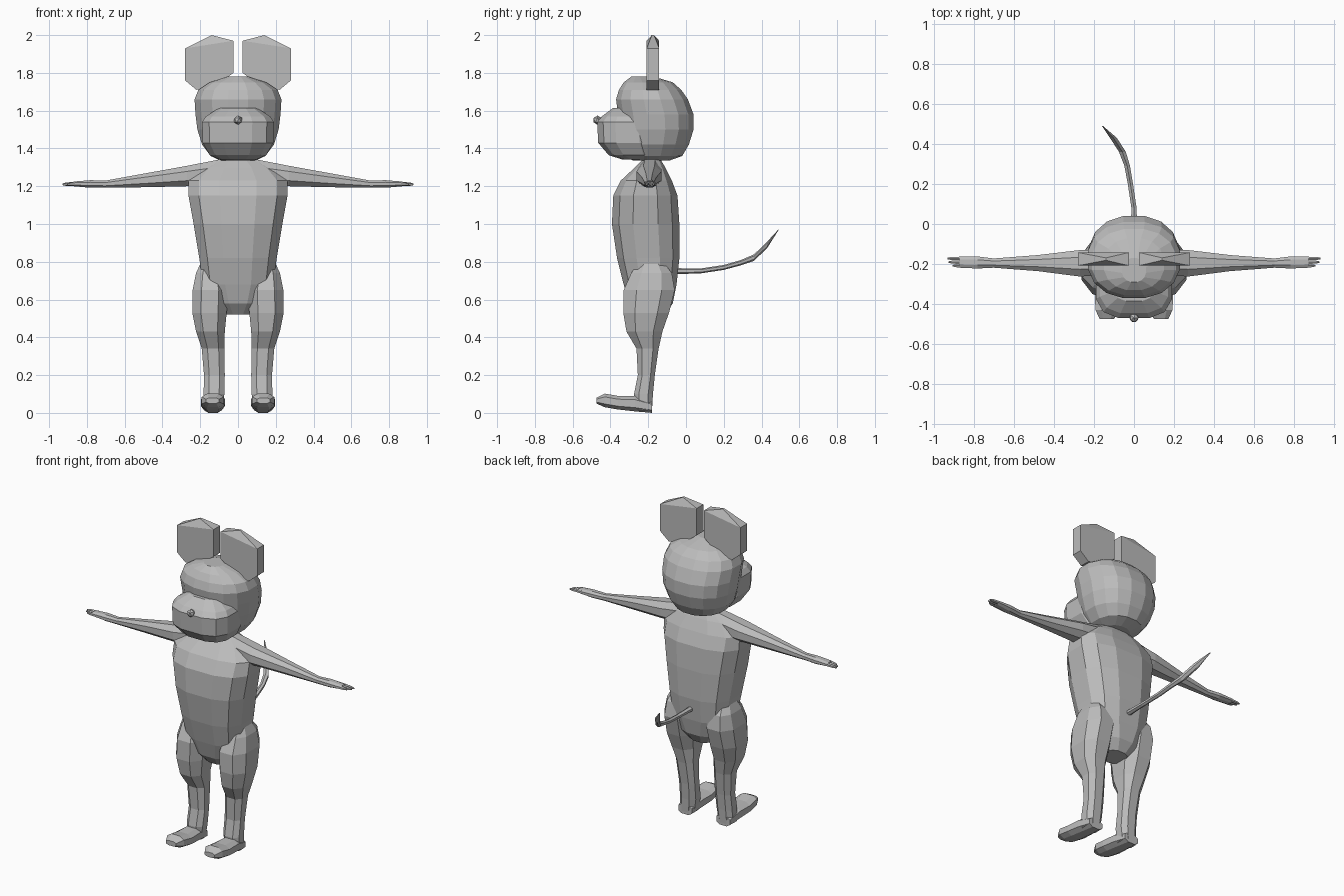
import bpy, bmesh, math
from mathutils import Vector

grey = bpy.data.materials.new("plain grey")
grey.diffuse_color = (0.5, 0.5, 0.5, 1)


def finish(name, bm):
    bmesh.ops.recalc_face_normals(bm, faces=bm.faces)
    me = bpy.data.meshes.new(name)
    bm.to_mesh(me)
    bm.free()
    me.materials.append(grey)
    ob = bpy.data.objects.new(name, me)
    bpy.context.collection.objects.link(ob)
    return ob


def loft(name, axis, rows, n=12, power=0.8, side=1):
    """Skin rings; each row = position on axis, then min/max on the other two axes."""
    bm = bmesh.new()
    rings = []
    unit = []
    for i in range(n):
        a = 2 * math.pi * (i + 0.5) / n
        unit.append([math.copysign(abs(f(a)) ** power, f(a)) for f in (math.cos, math.sin)])
    mu = max(p[0] for p in unit)
    mv = max(p[1] for p in unit)
    for t, u0, u1, v0, v1 in rows:
        ring = []
        for pu, pv in unit:
            co = [(u0 + u1) / 2 + pu / mu * (u1 - u0) / 2,
                  (v0 + v1) / 2 + pv / mv * (v1 - v0) / 2]
            co.insert(axis, t)
            co[0] *= side
            ring.append(bm.verts.new(co))
        rings.append(ring)
    for a, b in zip(rings, rings[1:]):
        for i in range(n):
            j = (i + 1) % n
            bm.faces.new((a[i], a[j], b[j], b[i]))
    bm.faces.new(rings[0])
    bm.faces.new(rings[-1])
    return finish(name, bm)


def upright(rows):
    """Centred rows: height, half width, front y, back y."""
    return [(z, -w, w, f, b) for z, w, f, b in rows]


# Torso
loft("torso", 2, upright([
    (0.52, 0.07, -0.25, -0.11), (0.58, 0.13, -0.30, -0.07), (0.68, 0.185, -0.33, -0.05),
    (0.82, 0.205, -0.365, -0.035), (1.0, 0.235, -0.392, -0.035), (1.15, 0.262, -0.385, -0.045),
    (1.23, 0.262, -0.345, -0.075), (1.30, 0.19, -0.27, -0.11), (1.35, 0.09, -0.22, -0.14)]),
    n=12, power=0.75)

# Head
loft("head", 2, upright([
    (1.335, 0.09, -0.28, -0.09), (1.36, 0.145, -0.32, -0.02), (1.42, 0.19, -0.34, 0.015),
    (1.50, 0.215, -0.35, 0.04), (1.58, 0.225, -0.36, 0.04), (1.66, 0.23, -0.37, 0.01),
    (1.71, 0.21, -0.355, -0.025), (1.75, 0.15, -0.33, -0.07), (1.78, 0.06, -0.29, -0.17)]),
    n=16, power=0.9)

# Muzzle and nose
loft("muzzle", 2, upright([
    (1.342, 0.10, -0.34, -0.16), (1.365, 0.15, -0.41, -0.15), (1.43, 0.187, -0.465, -0.15),
    (1.54, 0.19, -0.47, -0.15), (1.57, 0.17, -0.445, -0.17), (1.615, 0.10, -0.385, -0.22)]),
    n=12, power=0.7)
bm = bmesh.new()
bmesh.ops.create_icosphere(bm, subdivisions=1, radius=0.025)
bmesh.ops.translate(bm, verts=bm.verts, vec=(0, -0.468, 1.55))
finish("nose", bm)

# Tail: tapered loft following a curve upwards
path = [(-0.06, 0, 0.75, 0.016), (0.08, 0, 0.752, 0.013), (0.2, -0.018, 0.77, 0.013),
        (0.29, -0.034, 0.795, 0.014), (0.36, -0.058, 0.822, 0.017),
        (0.43, -0.103, 0.89, 0.017), (0.49, -0.158, 0.97, 0.002)]
loft("tail", 1, [(y, x - r, x + r, z - r, z + r) for y, x, z, r in path], n=6, power=1)

EAR = [(0.025, 1.97), (0.14, 2.0), (0.28, 1.93), (0.28, 1.76),
       (0.22, 1.71), (0.11, 1.735), (0.025, 1.80)]

for side, label in ((1, "left"), (-1, "right")):
    # Ear: flat plate whose top point closes to a ridge
    bm = bmesh.new()
    front, back = [], []
    for x, z in EAR:
        half = 0.006 if z == 2.0 else 0.033
        front.append(bm.verts.new((side * x, -0.175 - half, z)))
        back.append(bm.verts.new((side * x, -0.175 + half, z)))
    top = 1
    for ring in (front, back):
        bm.faces.new((ring[0], ring[top], ring[2]))
        bm.faces.new([ring[0]] + ring[2:])
    for i in range(len(EAR)):
        j = (i + 1) % len(EAR)
        bm.faces.new((front[i], front[j], back[j], back[i]))
    finish(label + "_ear", bm)

    # Arm with hand
    loft(label + "_arm", 0, [
        (0.08, -0.25, -0.13, 1.20, 1.345), (0.27, -0.262, -0.13, 1.20, 1.308),
        (0.48, -0.235, -0.155, 1.195, 1.27), (0.70, -0.218, -0.172, 1.192, 1.23),
        (0.78, -0.222, -0.162, 1.192, 1.232), (0.87, -0.218, -0.162, 1.20, 1.225)],
        n=8, power=0.9, side=side)
    # Fingers
    for k, (y, tip) in enumerate(((-0.172, 0.93), (-0.19, 0.925), (-0.208, 0.905))):
        loft(f"{label}_finger_{k + 1}", 0, [
            (0.85, y - 0.009, y + 0.009, 1.202, 1.224),
            (tip - 0.02, y - 0.008, y + 0.008, 1.202, 1.22),
            (tip, y - 0.004, y + 0.004, 1.206, 1.214)], n=6, side=side)

    # Leg
    loft(label + "_leg", 2, [
        (0.80, 0.10, 0.195, -0.25, -0.12), (0.74, 0.08, 0.222, -0.29, -0.075),
        (0.65, 0.055, 0.24, -0.33, -0.06), (0.53, 0.06, 0.242, -0.332, -0.09),
        (0.43, 0.07, 0.222, -0.315, -0.125), (0.34, 0.072, 0.192, -0.262, -0.145),
        (0.20, 0.07, 0.18, -0.255, -0.165), (0.10, 0.072, 0.182, -0.275, -0.175),
        (0.015, 0.085, 0.182, -0.27, -0.18)], n=8, power=0.8, side=side)
    # Foot
    loft(label + "_foot", 1, [
        (-0.18, 0.085, 0.18, 0.0, 0.06), (-0.27, 0.075, 0.19, 0.008, 0.09),
        (-0.36, 0.07, 0.195, 0.018, 0.09), (-0.43, 0.075, 0.192, 0.03, 0.102),
        (-0.475, 0.10, 0.17, 0.05, 0.08)], n=8, power=0.75, side=side)
